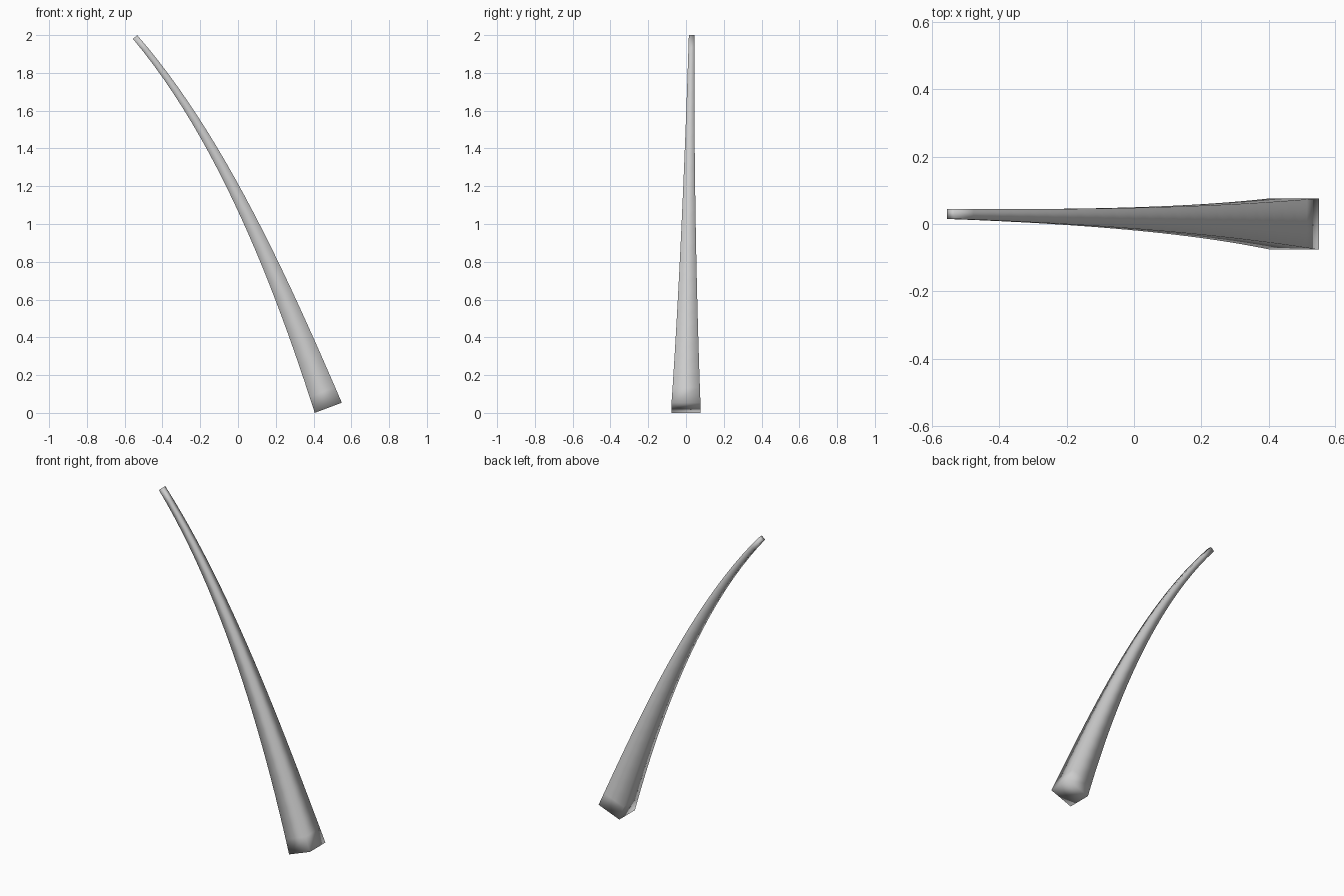
import bpy, bmesh
from mathutils import Vector
from mathutils.geometry import interpolate_bezier

if "Cube" in bpy.data.objects:
    bpy.data.objects.remove(bpy.data.objects["Cube"])

# Centre line of the horn (lies in the x-z plane and drifts slightly back in y)
P = [Vector(p) for p in ((0.478, 0, 0.027), (0.23, 0.01, 0.688),
                         (-0.09, 0.02, 1.458), (-0.545, 0.03, 1.990))]
N = 24


def point(t):
    s = 1 - t
    return P[0]*s**3 + P[1]*3*s*s*t + P[2]*3*s*t*t + P[3]*t**3


def tangent(t):
    s = 1 - t
    d = (P[1]-P[0])*s*s + (P[2]-P[1])*2*s*t + (P[3]-P[2])*t*t
    return Vector((d.x, 0, d.z)).normalized()


# Tapering square sections swept along the curve
bm = bmesh.new()
rings = []
for i in range(N + 1):
    t = i / N
    h = (0.153 - 0.123*t - 0.085*t*(1 - t)) / 2
    d = tangent(t)
    side, depth = Vector((d.z, 0, -d.x)), Vector((0, 1, 0))
    rings.append([bm.verts.new(point(t) + side*a*h + depth*b*h)
                  for a, b in ((-1, -1), (1, -1), (1, 1), (-1, 1))])
for lo, hi in zip(rings, rings[1:]):
    for k in range(4):
        j = (k + 1) % 4
        bm.faces.new((lo[k], lo[j], hi[j], hi[k]))

# End caps
bm.faces.new(rings[0][::-1])
bm.faces.new(rings[-1])
bmesh.ops.recalc_face_normals(bm, faces=bm.faces)
for f in bm.faces:
    f.smooth = True

mesh = bpy.data.meshes.new("curved_tapered_beam")
bm.to_mesh(mesh)
bm.free()
obj = bpy.data.objects.new("curved_tapered_beam", mesh)
bpy.context.collection.objects.link(obj)
